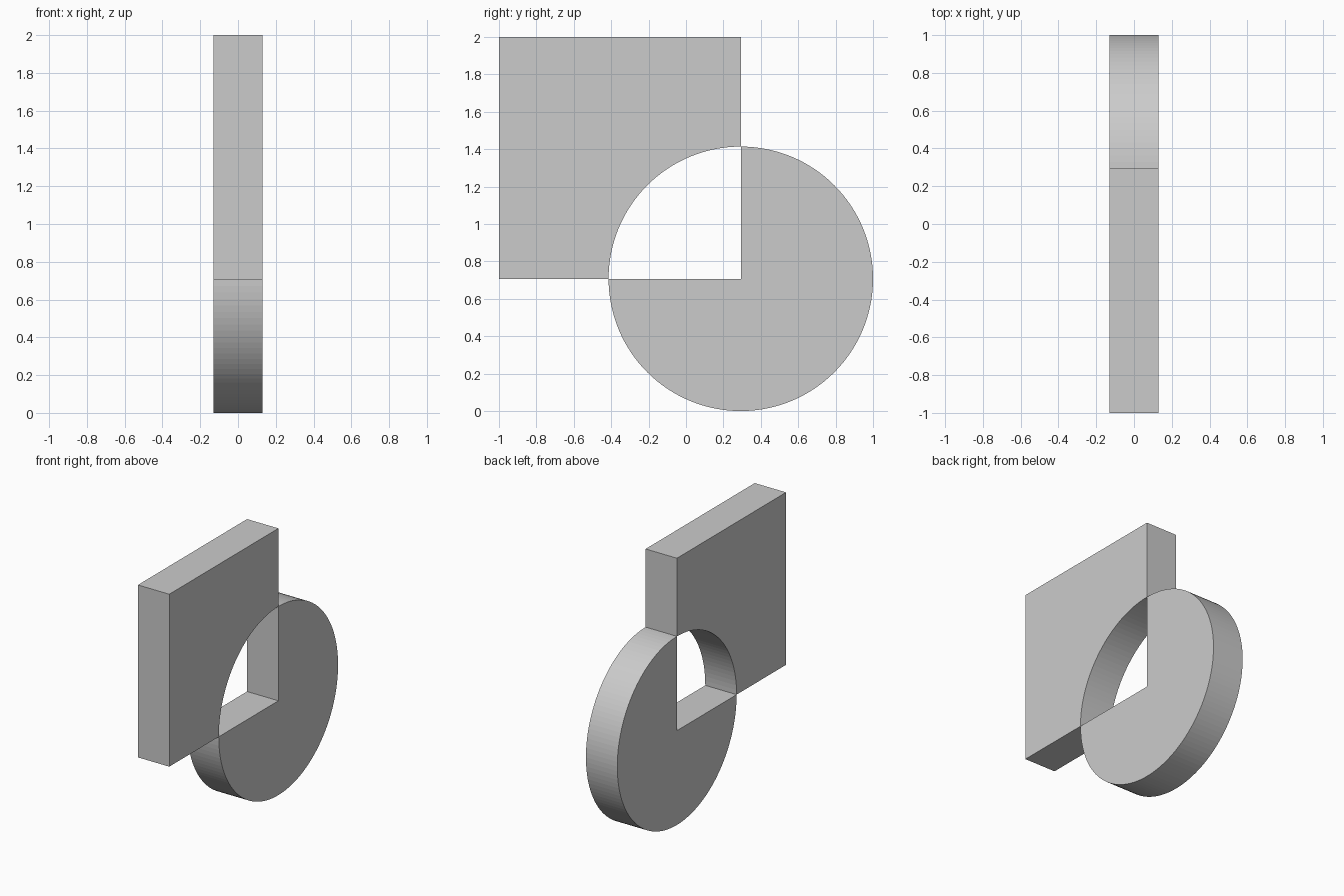
import bpy, bmesh, math

if "Cube" in bpy.data.objects:
    bpy.data.objects.remove(bpy.data.objects["Cube"])

CY, CZ, R = 0.293, 0.707, 0.707   # disc centre and radius; also the square's inner corner
HALF = 0.13                       # half thickness
QUARTER = 32                      # facets per quarter turn


def arc(start, quarters):
    """Points (y, z) along the disc rim, counter-clockwise from a start angle."""
    n = QUARTER * quarters
    angles = [start + quarters * math.pi / 2 * i / n for i in range(n + 1)]
    return [(CY + R * math.cos(a), CZ + R * math.sin(a)) for a in angles]


def plate(name, profile):
    """Extrude a (y, z) outline through the thickness."""
    bm = bmesh.new()
    face = bm.faces.new([bm.verts.new((-HALF, y, z)) for y, z in profile])
    new = bmesh.ops.extrude_face_region(bm, geom=[face])["geom"]
    verts = [v for v in new if isinstance(v, bmesh.types.BMVert)]
    bmesh.ops.translate(bm, vec=(2 * HALF, 0, 0), verts=verts)
    bmesh.ops.recalc_face_normals(bm, faces=bm.faces)
    mesh = bpy.data.meshes.new(name)
    bm.to_mesh(mesh)
    bm.free()
    obj = bpy.data.objects.new(name, mesh)
    bpy.context.collection.objects.link(obj)
    return obj


# Disc with its upper-left quarter cut away
plate("disc", [(CY, CZ)] + arc(-math.pi, 3))

# Square with the matching quarter circle cut from its lower corner
plate("square", arc(math.pi / 2, 1) + [(-1, CZ), (-1, 2), (CY, 2)])
